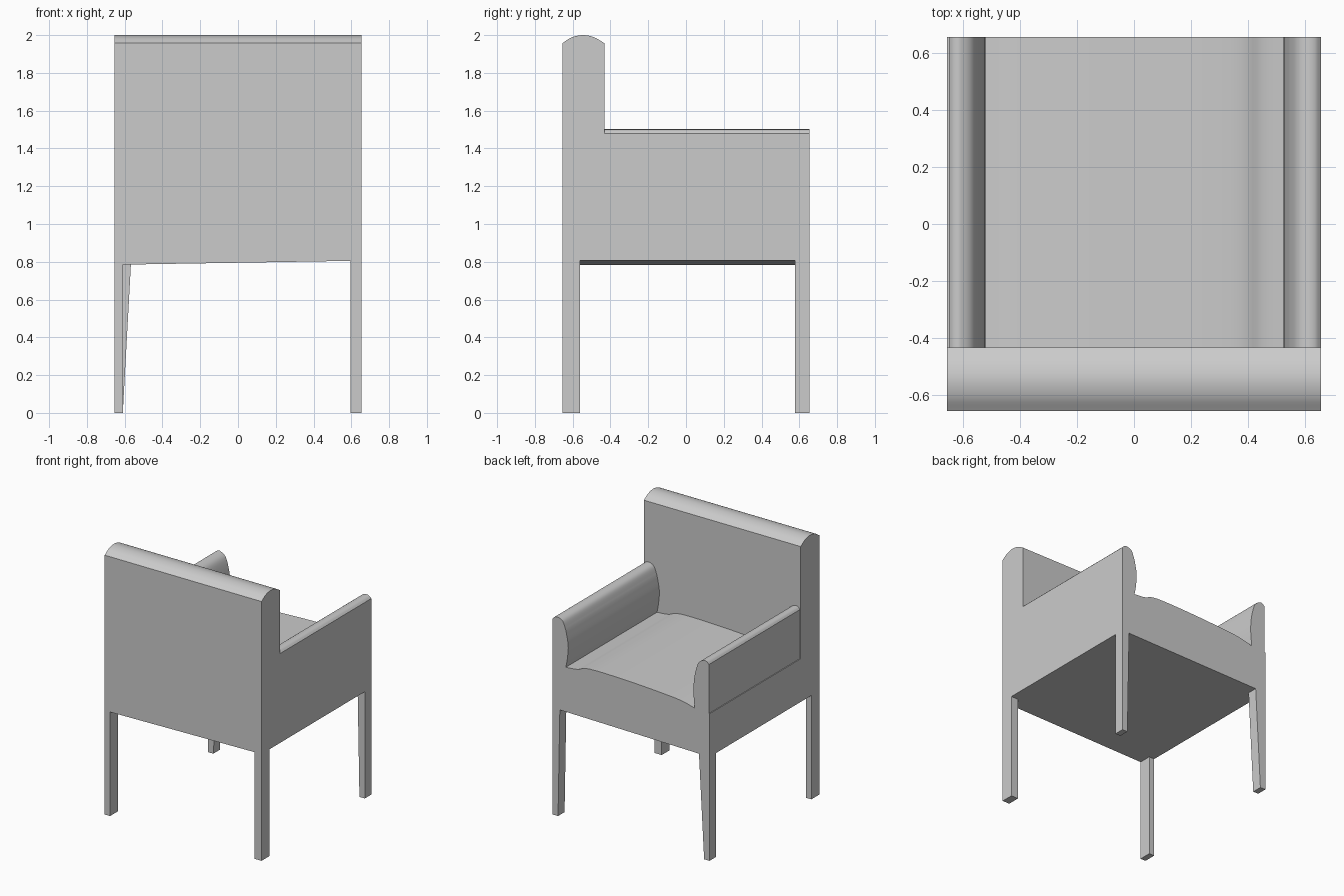
import bpy
import bmesh
import math
from mathutils import Vector

if "Cube" in bpy.data.objects:
    bpy.data.objects.remove(bpy.data.objects["Cube"], do_unlink=True)

HALF = 0.655        # half the width and depth
BACK_FRONT = -0.432  # inner face of the backrest

grey = bpy.data.materials.new("light_grey")
grey.use_nodes = True
grey.diffuse_color = (0.6, 0.6, 0.6, 1)
grey.node_tree.nodes["Principled BSDF"].inputs["Base Color"].default_value = (0.6, 0.6, 0.6, 1)


def underside(x):
    """Height of the slightly tilted underside."""
    return 0.795 + 0.0166 * x


def spline(points, steps=5):
    """Smooth curve through a few 2D points."""
    p = [Vector(q) for q in points]
    p = [2 * p[0] - p[1]] + p + [2 * p[-1] - p[-2]]
    out = []
    for a, b, c, d in zip(p, p[1:], p[2:], p[3:]):
        for i in range(steps):
            t = i / steps
            out.append(0.5 * (2 * b + (c - a) * t + (2 * a - 5 * b + 4 * c - d) * t ** 2
                              + (3 * b - a - 3 * c + d) * t ** 3))
    return [tuple(q) for q in out] + [points[-1]]


def loft(name, start, end):
    """Solid between two matching outlines."""
    bm = bmesh.new()
    a = [bm.verts.new(v) for v in start]
    b = [bm.verts.new(v) for v in end]
    bm.faces.new(a)
    bm.faces.new(b[::-1])
    n = len(a)
    for i in range(n):
        j = (i + 1) % n
        bm.faces.new((a[j], a[i], b[i], b[j]))
    bmesh.ops.recalc_face_normals(bm, faces=bm.faces)
    mesh = bpy.data.meshes.new(name)
    bm.to_mesh(mesh)
    bm.free()
    mesh.materials.append(grey)
    obj = bpy.data.objects.new(name, mesh)
    bpy.context.collection.objects.link(obj)
    bpy.ops.object.select_all(action="DESELECT")
    obj.select_set(True)
    bpy.context.view_layer.objects.active = obj
    bpy.ops.object.shade_smooth_by_angle(angle=math.radians(28))
    return obj


# Seat and both arms: one cross-section run from the backrest to the open end
arm_a_top = spline([(0.655, 1.48), (0.635, 1.497), (0.605, 1.5), (0.57, 1.48), (0.545, 1.42)])
arm_a_side = spline([(0.545, 1.42), (0.525, 1.31), (0.532, 1.21), (0.545, 1.14)])
cushion = spline([(0.545, 1.14), (0.45, 1.15), (0.34, 1.18), (0, 1.175),
                  (-0.34, 1.155), (-0.45, 1.14), (-0.53, 1.12)])
arm_b = spline([(-0.53, 1.12), (-0.521, 1.25), (-0.53, 1.36), (-0.56, 1.465),
                (-0.605, 1.5), (-0.632, 1.497), (-0.649, 1.48)])
section = arm_a_top + arm_a_side[1:] + cushion[1:] + arm_b[1:]
section += [(-0.649, 1.11), (-HALF, 1.11), (-HALF, underside(-HALF)), (HALF, underside(HALF))]
loft("seat_and_arms",
     [(x, BACK_FRONT, z) for x, z in section],
     [(x, HALF, z) for x, z in section])

# Backrest with a rounded top edge
crown = spline([(-HALF, 1.957), (-0.605, 1.988), (-0.545, 2.0), (-0.485, 1.988), (BACK_FRONT, 1.957)])


def back_outline(x):
    z = underside(x)
    return [(x, -HALF, z)] + [(x, y, h) for y, h in crown] + [(x, BACK_FRONT, z)]


loft("backrest", back_outline(-HALF), back_outline(HALF))


# Legs: outer faces flush with the body, two of them tapering inwards
def leg(name, sx, sy, foot_x, top_x, inner_y):
    outer_x, outer_y = sx * HALF, sy * HALF
    ys = (outer_y, inner_y)
    foot = [(outer_x, ys[0], 0), (foot_x, ys[0], 0), (foot_x, ys[1], 0), (outer_x, ys[1], 0)]
    top = [(x, y, underside(x)) for x, y in
           ((outer_x, ys[0]), (top_x, ys[0]), (top_x, ys[1]), (outer_x, ys[1]))]
    loft(name, foot, top)


leg("backrest_leg_left", 1, -1, 0.595, 0.595, -0.56)
leg("backrest_leg_right", -1, -1, -0.61, -0.61, -0.56)
leg("seat_leg_left", 1, 1, 0.61, 0.595, 0.577)
leg("seat_leg_right", -1, 1, -0.61, -0.567, 0.577)
